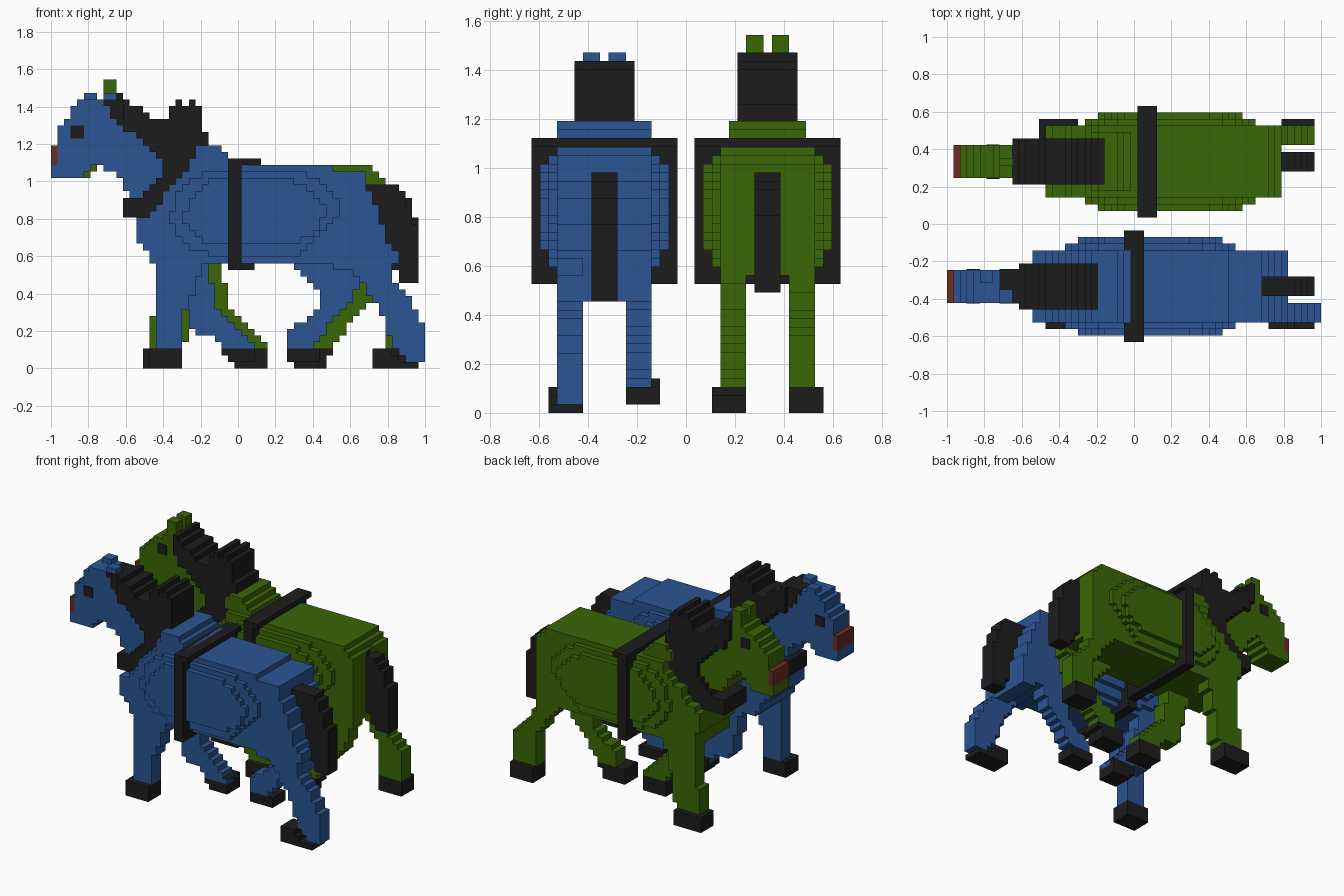
import bpy
import bmesh

cube = bpy.data.objects.get("Cube")
if cube:
    bpy.data.objects.remove(cube, do_unlink=True)

V = 2 / 57          # size of one block
LENGTH = 57         # blocks along the model
PLATE = .005 / V    # thickness of a painted plate, in blocks


def material(name, color):
    m = bpy.data.materials.new(name)
    m.use_nodes = True
    m.diffuse_color = (*color, 1)
    m.node_tree.nodes["Principled BSDF"].inputs["Base Color"].default_value = (*color, 1)
    return m


BLUE = material("blue_coat", (.024, .089, .29))
GREEN = material("green_coat", (.043, .135, .002))
BLACK = material("black_harness", (.012, .012, .012))
RED = material("red_muzzle", (.16, .025, .016))


def inside(points, x, z):
    """Even-odd test of a block centre against a profile."""
    hit = False
    for (ax, az), (bx, bz) in zip(points, points[1:] + points[:1]):
        if (az > z) != (bz > z) and x < ax + (z - az) * (bx - ax) / (bz - az):
            hit = not hit
    return hit


class Horse:
    """Builds blocky parts; depth is measured outwards from the horse's middle."""

    def __init__(self, prefix, side, coat):
        self.prefix, self.side, self.coat = prefix, side, coat

    def part(self, name, points, near, far, mat=None, shift=0):
        points = [(x + shift, z) for x, z in points]
        cells = {(i, k) for i in range(LENGTH + 1) for k in range(46)
                 if inside(points, i + .5, k + .5)}
        ys = [self.side * (9.5 + d) * V for d in (near, far)]
        bm = bmesh.new()

        def quad(corners):
            bm.faces.new([bm.verts.new(((i - LENGTH / 2) * V, y, k * V))
                          for i, y, k in corners])

        for i, k in cells:
            for y in ys:
                quad([(i, y, k), (i + 1, y, k), (i + 1, y, k + 1), (i, y, k + 1)])
            edges = {(-1, 0): ((i, k), (i, k + 1)), (1, 0): ((i + 1, k), (i + 1, k + 1)),
                     (0, -1): ((i, k), (i + 1, k)), (0, 1): ((i, k + 1), (i + 1, k + 1))}
            for (di, dk), ((ai, ak), (bi, bk)) in edges.items():
                if (i + di, k + dk) not in cells:
                    quad([(ai, ys[0], ak), (bi, ys[0], bk), (bi, ys[1], bk), (ai, ys[1], ak)])
        bmesh.ops.remove_doubles(bm, verts=bm.verts, dist=V / 50)
        bmesh.ops.recalc_face_normals(bm, faces=bm.faces)
        bmesh.ops.dissolve_limit(bm, angle_limit=.02, verts=bm.verts, edges=bm.edges)
        mesh = bpy.data.meshes.new(self.prefix + name)
        bm.to_mesh(mesh)
        bm.free()
        mesh.materials.append(mat or self.coat)
        obj = bpy.data.objects.new(self.prefix + name, mesh)
        bpy.context.collection.objects.link(obj)

    def wide(self, name, points, half, mat=None, shift=0):
        self.part(name, points, -half, half, mat, shift)

    def outer_leg(self, name, leg, hoof):
        self.part(name, leg, 2.5, 5.5)
        self.part(name + "_hoof", hoof, 2.5, 6.5, BLACK)

    def inner_leg(self, name, leg, hoof, shift=0):
        self.part(name, leg, -5.5, -2.5, None, shift)
        self.part(name + "_hoof", hoof, -6.5, -2.5, BLACK)


def rect(x0, x1, z0, z1):
    return [(x0, z0), (x1, z0), (x1, z1), (x0, z1)]


# Profiles shared by both horses
FLANK = [(18, 23), (20, 28), (24, 30), (38, 30), (42, 28), (44, 25), (44, 23),
         (41, 20), (37, 17), (25, 17), (20, 19)]
BARREL = [(20, 23), (22, 27), (25, 29), (36, 29), (40, 27), (42, 24), (41, 21),
          (37, 19), (24, 19), (21, 21)]
COLLAR = [(11, 41), (11, 37), (12, 36), (14, 35), (15, 33), (17, 32), (17, 29), (14, 26),
          (11, 26), (11, 23), (14, 23), (17, 23), (23, 30), (23, 40), (18, 40), (18, 38),
          (16, 38), (13, 40), (12, 41)]
FRONT_INNER = [(19, 16), (24, 16), (25, 10), (28, 7), (30, 5), (31, 3),
               (26, 3), (25, 5), (22, 5), (21, 8)]
HIND_INNER = [(36, 16), (39, 14), (41, 11), (41, 9), (38, 7), (36, 5), (36, 3),
              (40, 3), (42, 6), (46, 11), (48, 16)]
HOOF = [(14, 0), (14, 2), (15, 3), (20, 3), (20, 0)]


def harness_and_barrel(horse, belt, barrel):
    horse.wide("flank", FLANK, 6.5, None, barrel)
    horse.wide("barrel", BARREL, 7.5, None, barrel)
    horse.wide("girth_belt", rect(belt, belt + 2, 15, 31), 8.5, BLACK)
    horse.wide("belt_top", rect(belt, belt + 3, 31, 32), 8.5, BLACK)
    horse.wide("collar_and_mane", COLLAR, 3.5, BLACK)
    for x in (19, 21):
        horse.wide("collar_horn", rect(x, x + 1, 40, 41), 3.5, BLACK)


# Blue horse
blue = Horse("blue_", -1, BLUE)
blue.wide("torso", [(23, 34), (22, 33), (21, 31), (20, 29), (18, 27), (17, 26), (16, 24),
                    (14, 23), (13, 23), (13, 20), (15, 18), (16, 15), (20, 15), (24, 16),
                    (41, 16), (48, 14), (50, 13), (52, 13), (52, 18), (51, 21), (50, 24),
                    (48, 28), (48, 30), (43, 30), (43, 31), (28, 31), (27, 33), (26, 34)], 5.5)
blue.wide("head", [(0, 29), (0, 31), (1, 31), (1, 36), (3, 39), (5, 41), (8, 41), (13, 36),
                   (18, 32), (17, 27), (12, 26), (11, 28), (10, 30), (7, 31), (6, 30),
                   (5, 29)], 2.5)
blue.wide("muzzle", rect(0, 1, 31, 34), 2.5, RED)
blue.wide("eyes", rect(3, 5, 35, 37), 2.5 + PLATE, BLACK)
blue.wide("forelock", [(8, 41), (9, 39), (11, 37), (11, 41)], 2.5 + PLATE, BLACK)
blue.part("right_ear", rect(8, 10, 41, 42), .5, 2.5)
blue.part("left_ear", rect(5, 7, 41, 42), -2.5, -.5)
harness_and_barrel(blue, 27, 0)
blue.outer_leg("front_outer_leg", [(16, 3), (16, 16), (23, 16), (22, 12), (20, 8), (20, 3)],
               [(max(x, 15), z) for x, z in HOOF])
blue.outer_leg("hind_outer_leg",
               [(46, 16), (48, 12), (50, 10), (51, 7), (52, 3), (53, 3), (54, 1), (57, 1),
                (57, 6), (55, 10), (54, 12), (52, 13), (53, 18)],
               [(49, 0), (49, 3), (52, 3), (54, 1), (56, 1), (56, 0)])
blue.inner_leg("front_inner_leg", FRONT_INNER,
               [(26, 4), (26, 2), (27, 2), (27, 1), (31, 1), (31, 4)])
blue.inner_leg("hind_inner_leg", HIND_INNER, rect(36, 41, 1, 3))
blue.wide("tail", [(48, 28), (53, 28), (54, 26), (55, 24), (56, 21), (56, 13), (53, 13),
                   (52, 17), (50, 22)], 1.5, BLACK)

# Green horse
green = Horse("green_", 1, GREEN)
green.wide("torso", [(24, 31), (23, 30), (22, 28), (20, 27), (19, 26), (18, 24), (15, 23),
                     (15, 20), (16, 18), (16, 16), (51, 16), (51, 28), (50, 30), (48, 31)], 5.5)
green.wide("withers", [(22, 31), (23, 34), (26, 34), (28, 32), (29, 31)], 4.5)
green.wide("head", [(1, 29), (1, 31), (2, 31), (2, 36), (4, 38), (6, 40), (8, 41), (8, 42),
                    (10, 42), (14, 37), (19, 32), (17, 27), (12, 27), (10, 31), (8, 32),
                    (7, 30), (6, 29)], 2.5)
green.wide("muzzle", rect(1, 2, 31, 34), 2.5, RED)
green.wide("eyes", rect(6, 8, 37, 39), 2.5 + PLATE, BLACK)
for name, d in (("left_ear", .5), ("right_ear", -2.5)):
    green.part(name, rect(8, 10, 42, 44), d, d + 2)
green.wide("poll_mane", rect(10, 11, 38, 42), 3.5, BLACK)
green.wide("collar_back", [(24, 36), (24, 31), (23, 29), (21, 27), (19, 25), (18, 23),
                           (12, 23), (12, 25), (18, 28), (21, 36)], 3.5, BLACK)
harness_and_barrel(green, 29, 3)
green.outer_leg("front_outer_leg", [(15, 3), (15, 7), (16, 9), (16, 16), (23, 16), (22, 12),
                                    (21, 8), (21, 5), (20, 3)], HOOF)
green.outer_leg("hind_outer_leg",
                [(46, 16), (49, 12), (51, 9), (51, 3), (56, 3), (56, 8),
                 (54, 11), (52, 12), (51, 17)], rect(51, 56, 0, 3))
green.inner_leg("front_inner_leg", FRONT_INNER, rect(28, 33, 0, 3), 2)
green.inner_leg("hind_inner_leg", HIND_INNER,
                [(37, 0), (42, 0), (42, 2), (43, 2), (43, 3), (37, 3)], 3)
green.wide("tail", [(50, 29), (51, 29), (51, 28), (53, 28), (55, 25), (56, 22), (56, 14),
                    (53, 14), (51, 18)], 1.5, BLACK)
